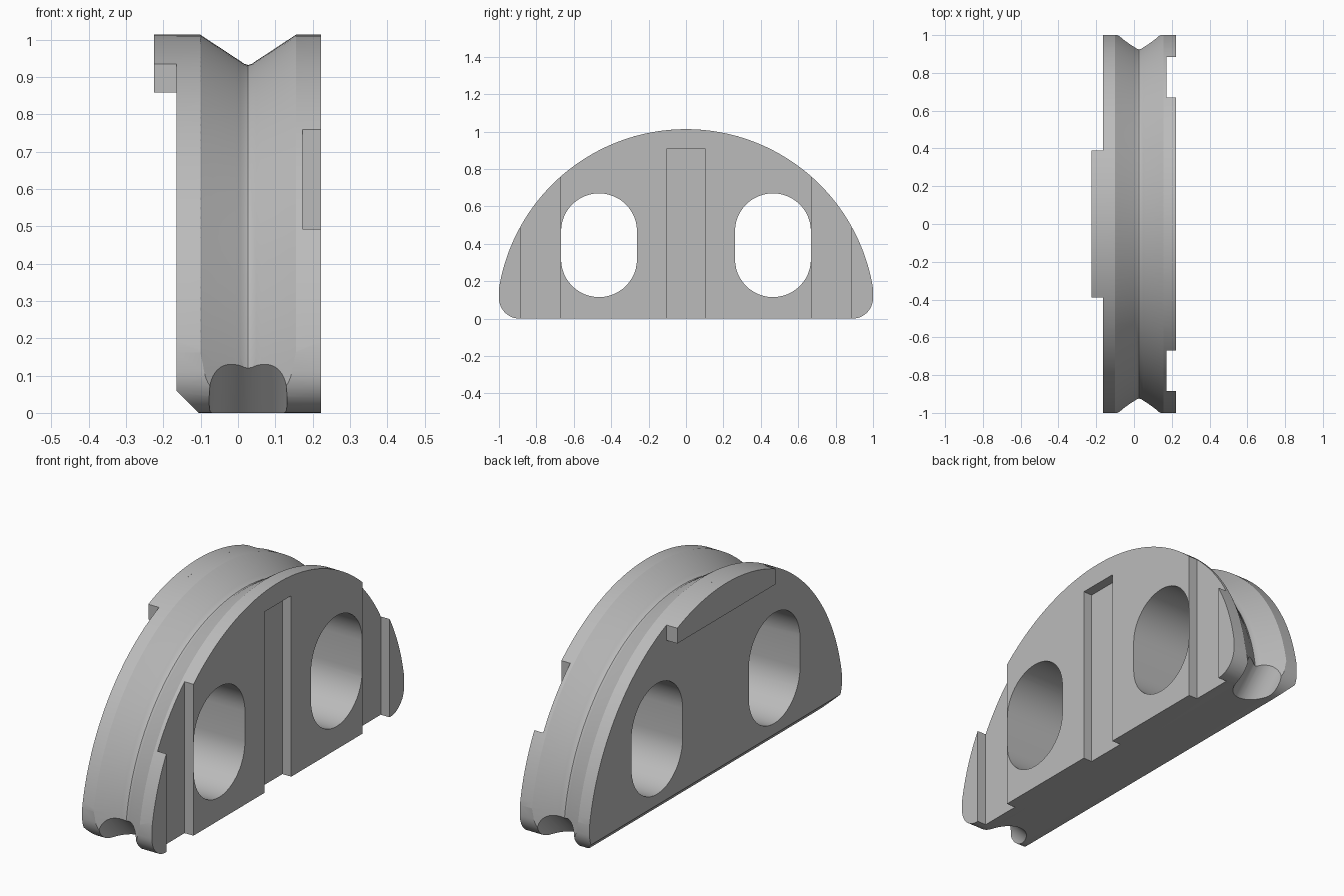
import bpy, bmesh, math
from mathutils import Vector

cube = bpy.data.objects.get("Cube")
if cube:
    bpy.data.objects.remove(cube, do_unlink=True)

R = 1.013                      # rim radius, centred on the base line
X0, X1 = -0.165, 0.222         # body sides
GROOVE_X = 0.027

grey = bpy.data.materials.new("plain grey")
grey.use_nodes = True
grey.diffuse_color = (0.5, 0.5, 0.5, 1)
grey.node_tree.nodes["Principled BSDF"].inputs["Base Color"].default_value = grey.diffuse_color


def arc(cy, cz, r, a0, a1, n):
    angles = [math.radians(a0 + (a1 - a0) * i / n) for i in range(n + 1)]
    return [(cy + r * math.cos(a), cz + r * math.sin(a)) for a in angles]


def finish(name, bm):
    bmesh.ops.recalc_face_normals(bm, faces=bm.faces)
    mesh = bpy.data.meshes.new(name)
    bm.to_mesh(mesh)
    bm.free()
    mesh.materials.append(grey)
    obj = bpy.data.objects.new(name, mesh)
    bpy.context.collection.objects.link(obj)
    return obj


def prism(name, pts, start, sweep, u=(0, 1, 0), v=(0, 0, 1)):
    """Extrude a flat outline, drawn along u and v, by the sweep vector."""
    bm = bmesh.new()
    start, u, v = Vector(start), Vector(u), Vector(v)
    face = bm.faces.new([bm.verts.new(start + u * a + v * b) for a, b in pts])
    ext = bmesh.ops.extrude_face_region(bm, geom=[face])["geom"]
    bmesh.ops.translate(bm, vec=Vector(sweep),
                        verts=[g for g in ext if isinstance(g, bmesh.types.BMVert)])
    return finish(name, bm)


def ring(name, profile, steps):
    """Revolve a closed (x, radius) profile around the x axis."""
    bm = bmesh.new()
    loops = []
    for i in range(steps):
        a = 2 * math.pi * i / steps
        loops.append([bm.verts.new((x, r * math.cos(a), r * math.sin(a))) for x, r in profile])
    n = len(profile)
    for i in range(steps):
        p, q = loops[i], loops[(i + 1) % steps]
        for j in range(n):
            k = (j + 1) % n
            bm.faces.new((p[j], p[k], q[k], q[j]))
    return finish(name, bm)


def rect(y0, y1, z0, z1):
    return [(y0, z0), (y1, z0), (y1, z1), (y0, z1)]


def smooth(obj):
    bpy.ops.object.select_all(action="DESELECT")
    obj.select_set(True)
    bpy.context.view_layer.objects.active = obj
    bpy.ops.object.shade_smooth_by_angle(angle=math.radians(25))


# Half-round body with filleted lower corners
tilt = math.degrees(math.acos(1 / R))
outline = (arc(0.89, 0.11, 0.11, -90, 0, 12)
           + arc(0, 0, R, tilt, 180 - tilt, 96)
           + arc(-0.89, 0.11, 0.11, 180, 270, 12))
body = prism("half_round_body", outline, (X0, 0, 0), (X1 - X0, 0, 0))

# Rope groove around the rim
side = [(0.16, 1.033), (0.128, R), (0.034, 0.951), (0.022, 0.9435), (0.011, 0.9355)]
vee = ([(GROOVE_X - d, r) for d, r in side] + [(GROOVE_X, 0.932)]
       + [(GROOVE_X + d, r) for d, r in reversed(side)]
       + [(GROOVE_X + 0.16, 1.1), (GROOVE_X - 0.16, 1.1)])
cutters = [ring("rim_groove_cutter", vee, 192)]

# Cutters that repeat on both ends
slot_x, slot_depth = 0.173, (0.2, 0, 0)
for s in (-1, 1):
    hole = arc(s * 0.465, 0.467, 0.203, 0, 180, 24) + arc(s * 0.465, 0.318, 0.203, 180, 360, 24)
    cutters.append(prism("oval_hole_cutter", hole, (-0.5, 0, 0), (1, 0, 0)))
    cutters.append(prism("side_slot_cutter", rect(s * 0.67, s * 0.885, -0.1, 1.2),
                         (slot_x, 0, 0), slot_depth))
    # Rounded scoop where the groove meets the base, slanted at 45 degrees
    h = math.sqrt(0.5)
    scoop = arc(0, 0, 0.105, 180, 360, 24) + [(0.105, 0.25), (-0.105, 0.25)]
    cutters.append(prism("scoop_cutter", scoop,
                         (GROOVE_X, s * (0.994 - 0.3 * h), 0.041 - 0.3 * h),
                         (0, s * 0.6 * h, 0.6 * h), u=(1, 0, 0), v=(0, s * h, -h)))

# Middle slot and bevel along the lower back edge
cutters.append(prism("middle_slot_cutter", rect(-0.105, 0.105, -0.1, 0.908),
                     (slot_x, 0, 0), slot_depth))
bevel = [(X0 - 0.04, 0.1), (X0 + 0.16, -0.1), (X0 - 0.04, -0.1)]
cutters.append(prism("edge_bevel_cutter", bevel, (0, -1.2, 0), (0, 2.4, 0), u=(1, 0, 0)))

# Cut the body, then drop the cutters
bpy.context.view_layer.objects.active = body
for c in cutters:
    mod = body.modifiers.new(c.name, "BOOLEAN")
    mod.operation, mod.solver, mod.object = "DIFFERENCE", "EXACT", c
    c.hide_render = True
    bpy.ops.object.modifier_apply(modifier=mod.name)
    bpy.data.objects.remove(c, do_unlink=True)
smooth(body)

# Raised ledge near the crown
edge = math.degrees(math.acos(0.39 / R))
crown = arc(0, 0, R, edge, 180 - edge, 40) + [(-0.39, 0.858), (0.39, 0.858)]
smooth(prism("crown_ledge", crown, (-0.225, 0, 0), (0.06, 0, 0)))
